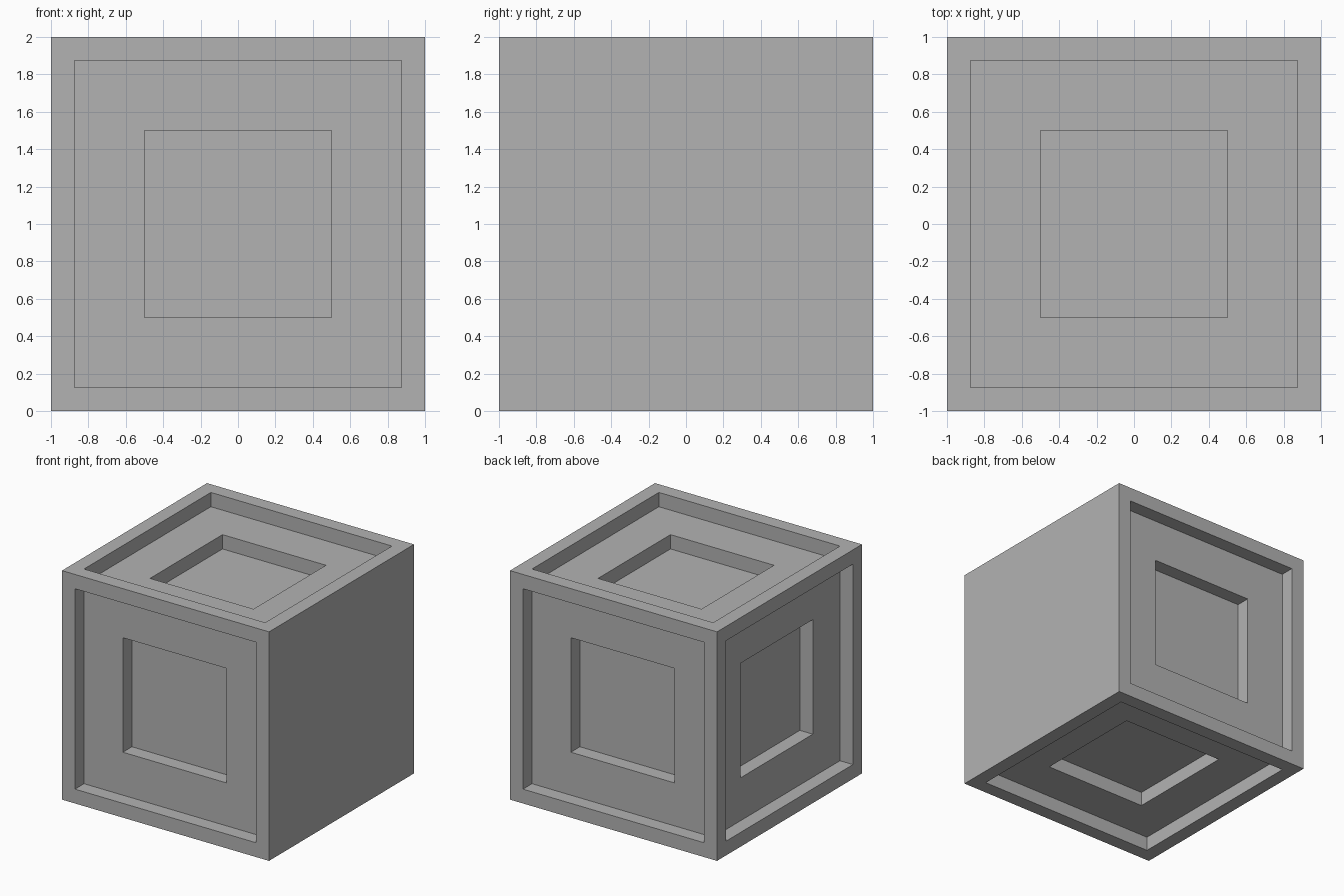
import bpy, bmesh
from mathutils import Vector

old = bpy.data.objects.get("Cube")
if old:
    bpy.data.objects.remove(old, do_unlink=True)

GREY = (0.45, 0.45, 0.45, 1)
mat = bpy.data.materials.new("plain grey")
mat.use_nodes = True
mat.diffuse_color = GREY
mat.node_tree.nodes["Principled BSDF"].inputs["Base Color"].default_value = GREY

STEP = 0.125                 # depth of each recess
HALF_WIDTHS = (0.875, 0.5)   # outer and inner recess

bm = bmesh.new()
bmesh.ops.create_cube(bm, size=2)
bm.normal_update()


def sink(face, start_half, end_half):
    """Inset a square face, then push its middle inward with straight walls."""
    bmesh.ops.inset_region(bm, faces=[face], thickness=start_half - end_half,
                           use_even_offset=True)
    inward = -face.normal.copy()
    walls = bmesh.ops.extrude_discrete_faces(bm, faces=[face])
    floor = walls["faces"][0]
    bmesh.ops.translate(bm, verts=floor.verts, vec=inward * STEP)
    floor.normal_update()
    return floor


# Stepped recesses on every side except +x, which stays flat
for face in [f for f in bm.faces if f.normal.x < 0.5]:
    half = 1.0
    for width in HALF_WIDTHS:
        face = sink(face, half, width)
        half = width

bmesh.ops.translate(bm, verts=bm.verts, vec=Vector((0, 0, 1)))
bmesh.ops.recalc_face_normals(bm, faces=bm.faces)

mesh = bpy.data.meshes.new("recessed_block")
bm.to_mesh(mesh)
bm.free()
mesh.materials.append(mat)
block = bpy.data.objects.new("recessed_block", mesh)
bpy.context.collection.objects.link(block)
